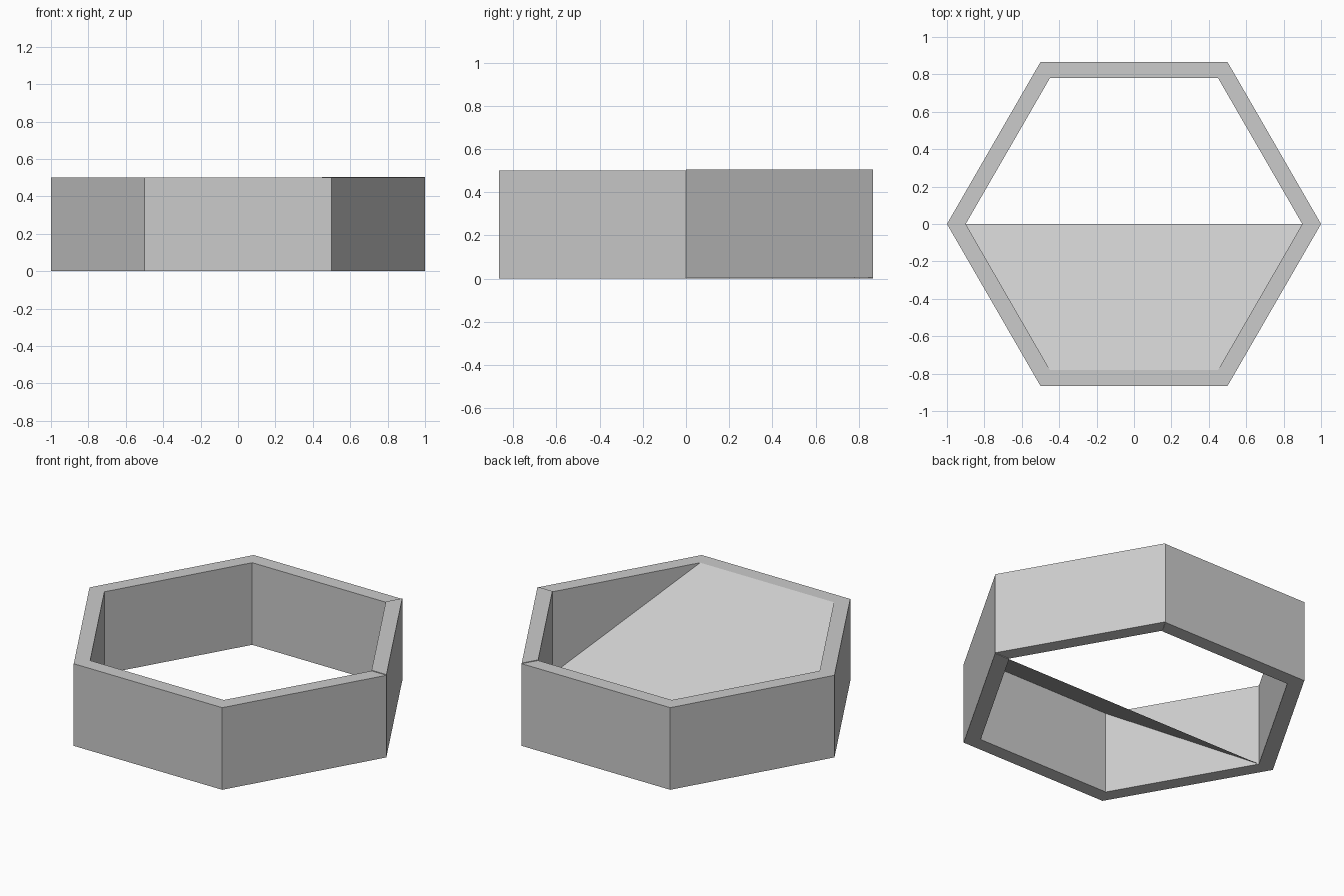
import bpy, bmesh
from math import cos, sin, pi

if "Cube" in bpy.data.objects:
    bpy.data.objects.remove(bpy.data.objects["Cube"])

OUTER, INNER, HEIGHT = 1.0, 0.9, 0.5


def corner(i, r, z):
    a = i * pi / 3
    return (r * cos(a), r * sin(a), z)


def make_object(name, bm):
    bmesh.ops.recalc_face_normals(bm, faces=bm.faces)
    mesh = bpy.data.meshes.new(name)
    bm.to_mesh(mesh)
    bm.free()
    obj = bpy.data.objects.new(name, mesh)
    bpy.context.collection.objects.link(obj)
    return obj


def hex_wall(name, first, last, z0):
    """Sweep the rectangular wall section along hexagon corners first..last."""
    bm = bmesh.new()
    section = [(OUTER, z0), (OUTER, z0 + HEIGHT), (INNER, z0 + HEIGHT), (INNER, z0)]
    rings = [[bm.verts.new(corner(i, r, z)) for r, z in section]
             for i in range(first, last + 1)]
    for a, b in zip(rings, rings[1:]):
        for k in range(4):
            n = (k + 1) % 4
            bm.faces.new((a[k], a[n], b[n], b[k]))
    bm.faces.new(rings[0])
    bm.faces.new(rings[-1])
    return make_object(name, bm)


# Five-sided run of wall, and the back right side sitting a hair higher
hex_wall("wall_ring", 1, 6, 0.0)
hex_wall("raised_wall", 0, 1, 0.004)

# Thin ramp from the floor across the middle up to the front rim
bm = bmesh.new()
bm.faces.new([bm.verts.new(corner(i, INNER, z))
              for i, z in ((3, 0), (4, HEIGHT), (5, HEIGHT), (6, 0))])
ramp = make_object("ramp", bm)
if ramp.data.polygons[0].normal.z < 0:
    ramp.data.flip_normals()
